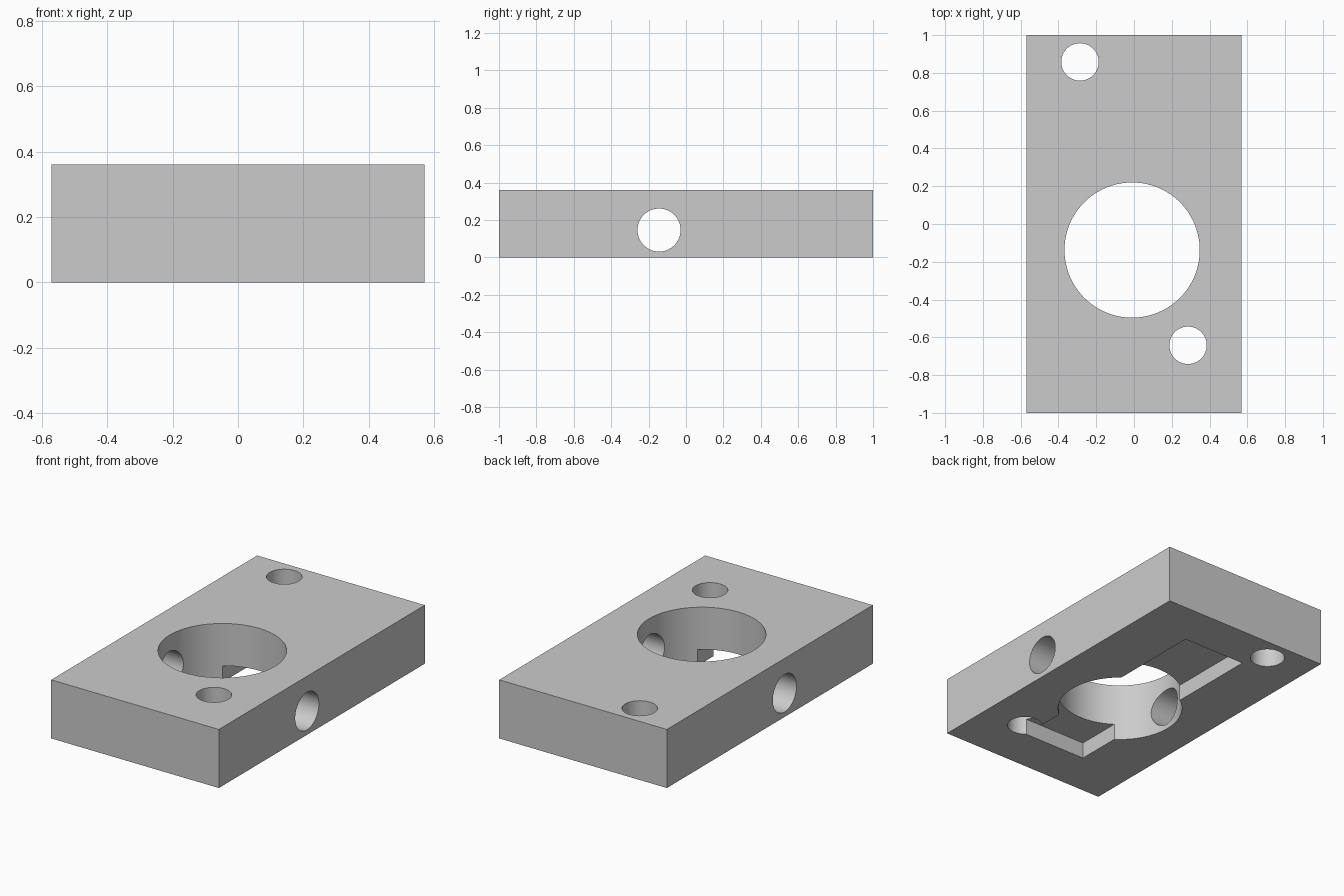
import bpy
import math

HEIGHT = 0.36

default_cube = bpy.data.objects.get("Cube")
if default_cube:
    bpy.data.objects.remove(default_cube, do_unlink=True)

grey = bpy.data.materials.new("light_grey")
grey.use_nodes = True
colour = (0.6, 0.6, 0.6, 1)
grey.diffuse_color = colour
grey.node_tree.nodes["Principled BSDF"].inputs["Base Color"].default_value = colour


def box(name, low, high):
    centre = [(a + b) / 2 for a, b in zip(low, high)]
    bpy.ops.mesh.primitive_cube_add(size=1, location=centre)
    obj = bpy.context.object
    obj.name = name
    obj.scale = [b - a for a, b in zip(low, high)]
    bpy.ops.object.transform_apply(location=True, rotation=True, scale=True)
    obj.data.materials.append(grey)
    return obj


def drill(name, radius, depth, location, rotation=(0, 0, 0)):
    bpy.ops.mesh.primitive_cylinder_add(
        vertices=96, radius=radius, depth=depth, location=location, rotation=rotation)
    obj = bpy.context.object
    obj.name = name
    obj.data.materials.append(grey)
    return obj


# Solid mounting block
block = box("mounting_block", (-0.57, -1, 0), (0.57, 1, HEIGHT))

# Through holes, cross bore and the shallow pocket underneath
cutters = [
    box("pocket_cutter", (-0.214, -0.714, -0.1), (0.214, 0.718, 0.1)),
    drill("main_bore_cutter", 0.358, 1, (-0.01, -0.138, HEIGHT / 2)),
    drill("back_screw_hole_cutter", 0.099, 1, (-0.286, 0.858, HEIGHT / 2)),
    drill("front_screw_hole_cutter", 0.099, 1, (0.286, -0.642, HEIGHT / 2)),
    drill("cross_bore_cutter", 0.115, 2, (0, -0.144, 0.146), (0, math.pi / 2, 0)),
]

# Cut each feature, then remove its cutter
bpy.ops.object.select_all(action="DESELECT")
block.select_set(True)
bpy.context.view_layer.objects.active = block
for cutter in cutters:
    cutter.hide_render = True
    cut = block.modifiers.new(cutter.name, "BOOLEAN")
    cut.operation = "DIFFERENCE"
    cut.solver = "EXACT"
    cut.object = cutter
    bpy.ops.object.modifier_apply(modifier=cut.name)
    bpy.data.objects.remove(cutter, do_unlink=True)

# Smooth bores with crisp edges
bpy.ops.object.shade_smooth_by_angle(angle=math.radians(30))
